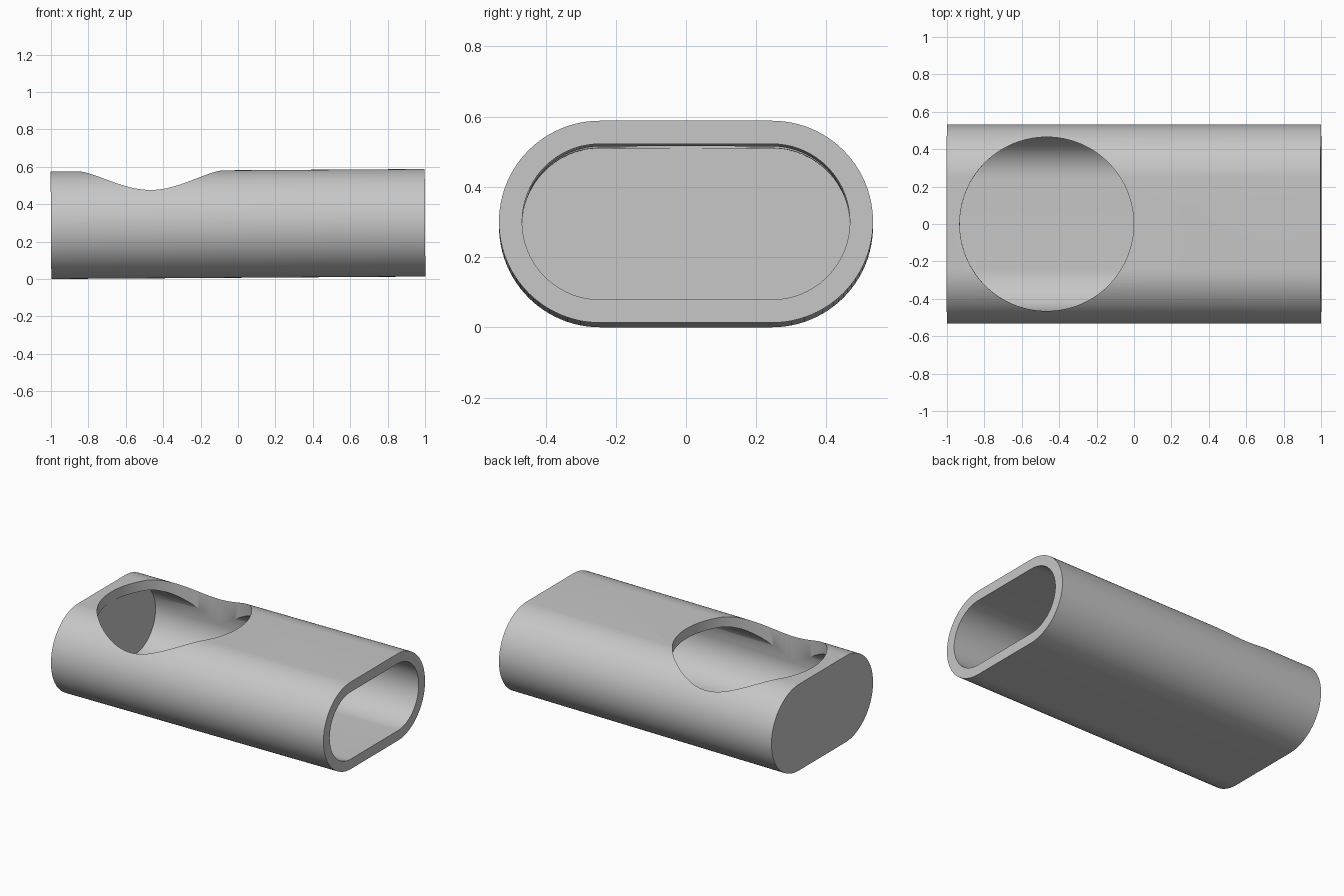
import bpy, bmesh, math

cube = bpy.data.objects.get("Cube")
if cube:
    bpy.data.objects.remove(cube, do_unlink=True)

HALF_FLAT = 0.245   # half length of the straight top and bottom
OUTER_R = 0.2875
WALL = 0.066
TILT = 0.0065
SEGMENTS = 48

grey = bpy.data.materials.new("plain grey")
grey.use_nodes = True
colour = (0.57, 0.57, 0.57, 1)
grey.diffuse_color = colour
grey.node_tree.nodes["Principled BSDF"].inputs["Base Color"].default_value = colour


def make_object(name, bm):
    bmesh.ops.recalc_face_normals(bm, faces=bm.faces)
    mesh = bpy.data.meshes.new(name)
    bm.to_mesh(mesh)
    bm.free()
    mesh.materials.append(grey)
    obj = bpy.data.objects.new(name, mesh)
    bpy.context.collection.objects.link(obj)
    return obj


def extrude(name, points, offset):
    bm = bmesh.new()
    face = bm.faces.new([bm.verts.new(p) for p in points])
    result = bmesh.ops.extrude_face_region(bm, geom=[face], use_keep_orig=True)
    verts = [v for v in result["geom"] if isinstance(v, bmesh.types.BMVert)]
    bmesh.ops.translate(bm, verts=verts, vec=offset)
    return make_object(name, bm)


def stadium(x, radius):
    points = []
    for side in (1, -1):
        for i in range(SEGMENTS + 1):
            a = math.pi * i / SEGMENTS - math.pi / 2
            points.append((x, side * (HALF_FLAT + radius * math.cos(a)),
                           side * radius * math.sin(a)))
    return points


# Outer sleeve, closed at the left end of the x axis
sleeve = extrude("sleeve", stadium(-1, OUTER_R), (2, 0, 0))

# Cavity open at the other end, and round opening in the top
cavity = extrude("cavity_cutter", stadium(-0.932, OUTER_R - WALL), (2.2, 0, 0))
ring = [2 * math.pi * i / 128 for i in range(128)]
circle = [(-0.465 + 0.465 * math.cos(a), 0.465 * math.sin(a), 0) for a in ring]
opening = extrude("opening_cutter", circle, (0, 0, 0.6))

bpy.ops.object.select_all(action="DESELECT")
bpy.context.view_layer.objects.active = sleeve
sleeve.select_set(True)
for cutter in (cavity, opening):
    cutter.hide_render = True
    cut = sleeve.modifiers.new(cutter.name, "BOOLEAN")
    cut.operation = "DIFFERENCE"
    cut.solver = "EXACT"
    cut.object = cutter
    bpy.ops.object.modifier_apply(modifier=cut.name)
    bpy.data.objects.remove(cutter, do_unlink=True)

bpy.ops.object.shade_smooth_by_angle(angle=math.radians(30))

# Slight lean along the length
sleeve.rotation_euler.y = -TILT
sleeve.location.z = OUTER_R + TILT
